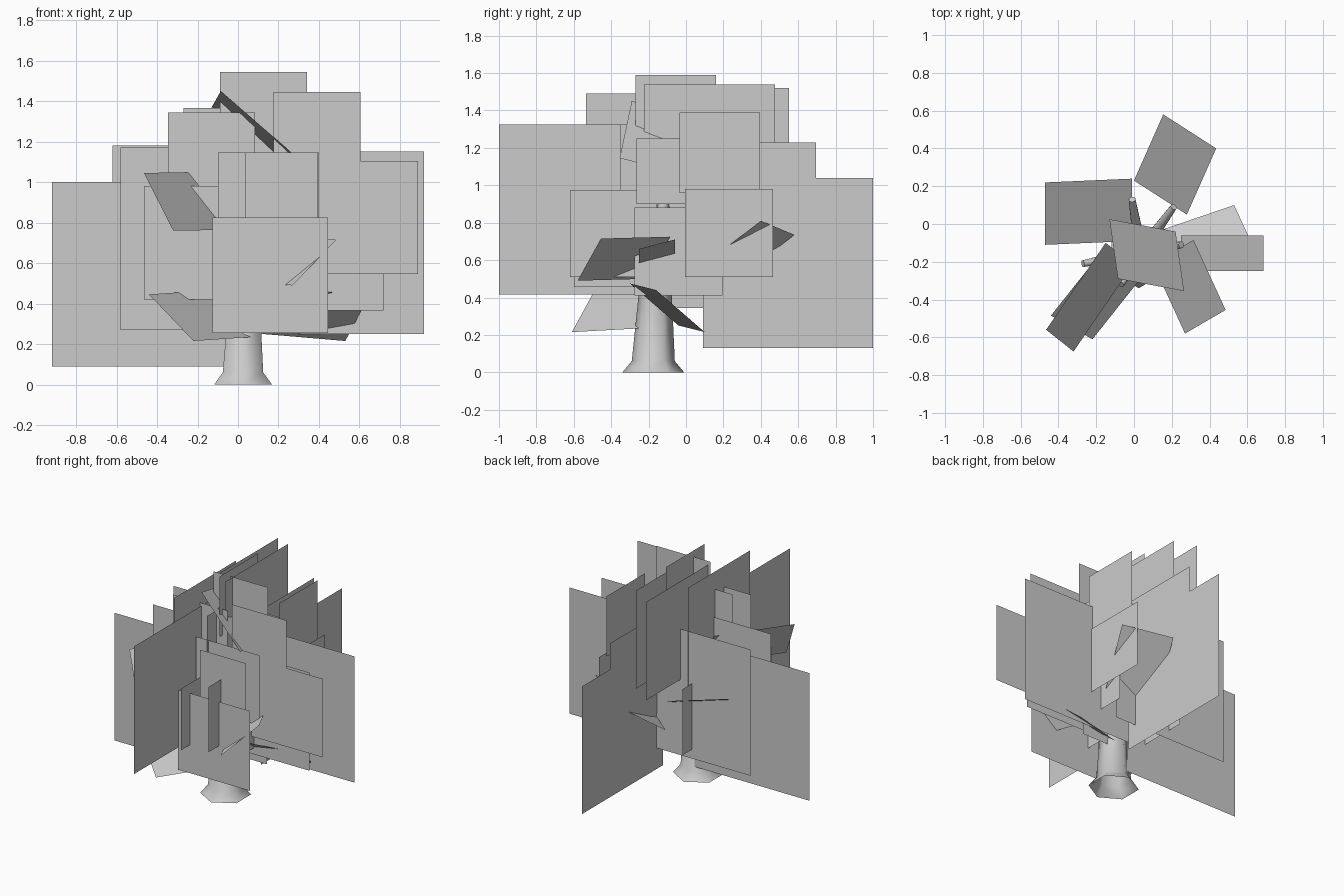
import bpy
import bmesh
from mathutils import Vector

default_cube = bpy.data.objects.get("Cube")
if default_cube:
    bpy.data.objects.remove(default_cube, do_unlink=True)

# One plain grey for bark and foliage
grey = bpy.data.materials.new("plain_grey")
grey.use_nodes = True
grey.diffuse_color = (0.6, 0.6, 0.6, 1)
grey.node_tree.nodes["Principled BSDF"].inputs["Base Color"].default_value = (0.6, 0.6, 0.6, 1)


def add_object(name, bm):
    mesh = bpy.data.meshes.new(name)
    bm.to_mesh(mesh)
    bm.free()
    mesh.materials.append(grey)
    obj = bpy.data.objects.new(name, mesh)
    bpy.context.collection.objects.link(obj)
    return obj


def leaf_card(name, corner, along, up):
    """A flat four-sided card from one corner and its two edge vectors."""
    bm = bmesh.new()
    points = [corner, corner + along, corner + along + up, corner + up]
    bm.faces.new([bm.verts.new(p) for p in points])
    return add_object(name, bm)


def tapered_tube(name, rings, facing):
    """A six-sided limb through (centre, radius) rings, open at its foot."""
    bm = bmesh.new()
    sides = 6
    turn = facing.to_track_quat('Z', 'Y').to_matrix().to_4x4()
    loops = []
    for centre, radius in rings:
        circle = bmesh.ops.create_circle(bm, segments=sides, radius=radius, matrix=turn)["verts"]
        bmesh.ops.translate(bm, verts=circle, vec=centre)
        loops.append(circle)
    for low, high in zip(loops, loops[1:]):
        for i in range(sides):
            j = (i + 1) % sides
            bm.faces.new((low[i], low[j], high[j], high[i]))
    bm.faces.new(loops[-1])
    bmesh.ops.recalc_face_normals(bm, faces=bm.faces)
    obj = add_object(name, bm)
    bpy.ops.object.select_all(action='DESELECT')
    obj.select_set(True)
    bpy.context.view_layer.objects.active = obj
    bpy.ops.object.shade_smooth_by_angle(angle=1.1)
    return obj


# Trunk with a flared foot
tapered_tube("trunk", [
    ((0.025, -0.175, 0), 0.165),
    ((0.025, -0.175, 0.06), 0.115),
    ((0.03, -0.165, 0.4), 0.09),
    ((0.04, -0.14, 0.62), 0.07),
    ((0.06, -0.12, 0.9), 0.03),
], Vector((0, 0, 1)))

# Branches leaving the trunk
branch_start = Vector((0.035, -0.15, 0.5))
branch_tips = [(0.21, 0.09, 0.76), (-0.27, -0.21, 0.66), (0.25, -0.11, 0.74),
               (-0.01, 0.13, 0.8), (-0.07, -0.32, 0.67)]
for number, tip in enumerate(map(Vector, branch_tips)):
    tapered_tube(f"branch_{number}", [(branch_start, 0.04), (tip, 0.02)], tip - branch_start)

# Upright cards facing the front: left edge, bottom, size, depth
front_cards = [
    (-0.92, 0.09, 0.91, -0.08),
    (-0.62, 0.28, 0.9, 0.16),
    (-0.58, 0.27, 0.9, -0.13),
    (0.02, 0.25, 0.9, 0),
    (-0.465, 0.42, 0.56, -0.3),
    (-0.345, 0.915, 0.43, -0.24),
    (-0.27, 0.935, 0.43, -0.14),
    (-0.09, 1.115, 0.43, -0.15),
    (0.175, 1.015, 0.43, -0.32),
    (0.33, 0.545, 0.56, -0.32),
    (0.02, 0.365, 0.7, -0.22),
    (-0.125, 0.255, 0.57, -0.5),
    (-0.1, 0.645, 0.5, -0.33),
    (0.035, 0.785, 0.36, -0.48),
]
for number, (left, bottom, size, depth) in enumerate(front_cards):
    leaf_card(f"front_leaf_card_{number}", Vector((left, depth, bottom)),
              Vector((size, 0, 0)), Vector((0, 0, size)))

# Upright cards facing the side: front edge, bottom, size, x position
side_cards = [
    (-1, 0.415, 0.91, -0.12),
    (-0.535, 0.79, 0.7, -0.13),
    (-0.27, 1.16, 0.43, 0.045),
    (-0.225, 0.84, 0.7, 0.06),
    (-0.15, 0.82, 0.7, -0.07),
    (-0.005, 0.53, 0.7, 0.115),
    (0.09, 0.13, 0.91, 0.12),
    (-0.035, 0.96, 0.43, 0.35),
    (-0.62, 0.51, 0.465, 0.2),
    (-0.6, 0.455, 0.44, -0.03),
    (-0.35, 0.895, 0.43, 0),
    (-0.265, 0.9, 0.35, 0.3),
    (-0.005, 0.51, 0.47, 0.36),
    (-0.275, 0.41, 0.47, 0.28),
    (-0.2, 0.345, 0.47, -0.16),
]
for number, (front, bottom, size, across) in enumerate(side_cards):
    leaf_card(f"side_leaf_card_{number}", Vector((across, front, bottom)),
              Vector((0, size, 0)), Vector((0, 0, size)))

# Tilted cards on the branch ends: a corner and its two neighbours
tilted_cards = [
    ((0.155, 0.58, 0.735), (0.435, 0.4, 0.81), (0, 0.23, 0.465)),
    ((-0.47, 0.22, 0.81), (-0.01, 0.24, 0.68), (-0.47, -0.11, 0.66)),
    ((-0.465, -0.56, 1.045), (-0.32, -0.675, 0.76), (-0.15, -0.1, 1.05)),
    ((-0.44, -0.485, 0.445), (-0.22, -0.61, 0.215), (-0.15, -0.12, 0.465)),
    ((-0.085, -0.29, 1.45), (-0.13, 0.025, 1.37), (0.265, -0.355, 1.145)),
    ((0.27, -0.58, 0.49), (0.485, -0.455, 0.715), (0.1, -0.21, 0.5)),
    ((0.25, -0.25, 0.58), (0.685, -0.25, 0.66), (0.25, -0.06, 0.63)),
    ((0.53, 0.1, 0.215), (0.65, -0.16, 0.44), (0.12, -0.04, 0.25)),
]
for number, corners in enumerate(tilted_cards):
    corner, along, up = map(Vector, corners)
    leaf_card(f"tilted_leaf_card_{number}", corner, along - corner, up - corner)
